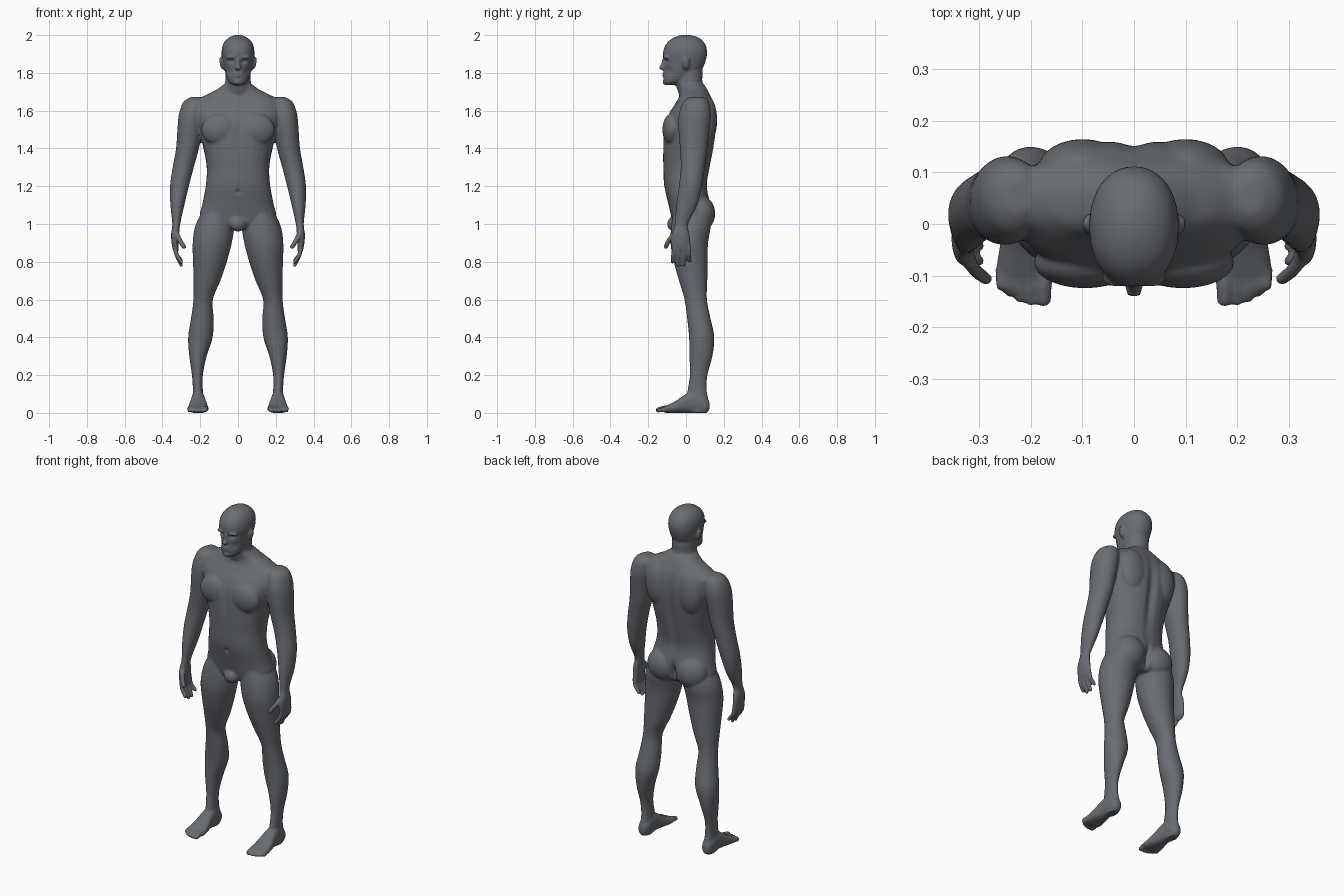
import bpy, bmesh, math
from mathutils import Vector, Matrix

skin = bpy.data.materials.new("slate grey")
skin.diffuse_color = (0.14, 0.15, 0.165, 1)
bm = bmesh.new()


def spline(rows, steps=5):
    """Smooth Catmull-Rom rows through the given rows."""
    out, n = [], len(rows)
    for i in range(n - 1):
        p = [rows[max(i - 1, 0)], rows[i], rows[i + 1], rows[min(i + 2, n - 1)]]
        for k in range(steps):
            t = k / steps
            out.append([0.5 * (2 * b + (c - a) * t + (2 * a - 5 * b + 4 * c - d) * t * t
                               + (3 * b - a - 3 * c + d) * t ** 3) for a, b, c, d in zip(*p)])
    return out + [list(rows[-1])]


def skin_rings(rings):
    for r, q in zip(rings, rings[1:]):
        for i in range(len(r)):
            j = (i + 1) % len(r)
            bm.faces.new((r[i], r[j], q[j], q[i]))
    bm.faces.new(rings[0][::-1])
    bm.faces.new(rings[-1])


def loft(rows, axis="z", side=1, power=2.0, n=32):
    """Rows are (height, x0, x1, y0, y1), or (y, x0, x1, z0, z1) for axis y."""
    rings = []
    for h, x0, x1, v0, v1 in spline(rows):
        ring = []
        for i in range(n):
            a = 2 * math.pi * i / n
            c, s = math.cos(a), math.sin(a)
            u = (x0 + x1) / 2 + (x1 - x0) / 2 * math.copysign(abs(c) ** (2 / power), c)
            v = (v0 + v1) / 2 + (v1 - v0) / 2 * math.copysign(abs(s) ** (2 / power), s)
            ring.append(bm.verts.new((side * u, v, h) if axis == "z" else (side * u, h, v)))
        rings.append(ring)
    skin_rings(rings)


def loft_mid(rows, power=2.0):
    loft([(z, -w, w, a, b) for z, w, a, b in rows], power=power)


def ball(c, r, side=1, tilt=0):
    m = (Matrix.Translation((side * c[0], c[1], c[2])) @ Matrix.Rotation(side * tilt, 4, "Y")
         @ Matrix.Diagonal((*r, 1)))
    bmesh.ops.create_uvsphere(bm, u_segments=24, v_segments=16, radius=1, matrix=m)


def digit(points, r, side):
    """Tapered round finger or toe along a path."""
    pts = [Vector((side * x, y, z)) for x, y, z in spline(points, 4)]
    rings = []
    for i, p in enumerate(pts):
        d = pts[min(i + 1, len(pts) - 1)] - pts[max(i - 1, 0)]
        q = d.to_track_quat("Z", "Y")
        rad = r * (1 - 0.2 * i / len(pts))
        rings.append([bm.verts.new(p + q @ Vector((rad * math.cos(a * math.pi / 5),
                                                   rad * math.sin(a * math.pi / 5), 0))) for a in range(10)])
    skin_rings(rings)
    end = pts[-1]
    bmesh.ops.create_uvsphere(bm, u_segments=12, v_segments=8, radius=r * 0.84,
                              matrix=Matrix.Translation(end))


# Torso
loft_mid([(0.975, 0.07, -0.055, 0.09), (1.0, 0.14, -0.07, 0.115), (1.04, 0.2, -0.078, 0.125),
          (1.1, 0.19, -0.092, 0.13), (1.2, 0.171, -0.115, 0.112), (1.3, 0.166, -0.12, 0.128),
          (1.4, 0.183, -0.122, 0.147), (1.5, 0.21, -0.118, 0.16), (1.58, 0.235, -0.092, 0.16),
          (1.64, 0.225, -0.055, 0.148), (1.68, 0.175, -0.035, 0.13), (1.71, 0.115, -0.035, 0.115),
          (1.74, 0.075, -0.045, 0.095)], power=2.3)
# Neck
loft_mid([(1.64, 0.1, -0.02, 0.13), (1.7, 0.076, -0.042, 0.11), (1.75, 0.068, -0.055, 0.088),
          (1.8, 0.066, -0.055, 0.088), (1.85, 0.06, -0.05, 0.08)])
# Skull and jaw
loft_mid([(1.735, 0.025, -0.108, -0.06), (1.75, 0.046, -0.117, -0.02), (1.78, 0.061, -0.12, 0.04),
          (1.82, 0.073, -0.117, 0.085), (1.86, 0.081, -0.116, 0.103), (1.9, 0.087, -0.122, 0.112),
          (1.94, 0.083, -0.113, 0.107), (1.97, 0.068, -0.09, 0.088), (1.99, 0.043, -0.058, 0.06),
          (2.001, 0.015, -0.02, 0.022)], power=2.15)
# Nose, lips, chin and crotch
ball((0, -0.118, 1.845), (0.012, 0.014, 0.035))
ball((0, -0.125, 1.828), (0.018, 0.019, 0.012))
ball((0, -0.112, 1.79), (0.026, 0.016, 0.012))
ball((0, -0.108, 1.752), (0.024, 0.016, 0.016))
ball((0, -0.06, 1.0), (0.045, 0.04, 0.04))

for s in (1, -1):
    # Ear and brow
    ball((0.088, 0.0, 1.85), (0.01, 0.02, 0.034), s, 0.25)
    ball((0.033, -0.105, 1.882), (0.032, 0.018, 0.009), s)
    # Chest, shoulder blade, collar slope and buttock
    ball((0.095, -0.075, 1.5), (0.1, 0.05, 0.085), s)
    ball((0.1, 0.11, 1.55), (0.085, 0.055, 0.13), s)
    ball((0.15, 0.05, 1.64), (0.12, 0.07, 0.045), s, 0.28)
    ball((0.095, 0.075, 1.055), (0.095, 0.08, 0.095), s)
    # Arm and palm
    loft([(1.672, 0.2, 0.25, 0.02, 0.09), (1.645, 0.175, 0.29, -0.015, 0.12),
          (1.58, 0.178, 0.313, -0.038, 0.132), (1.5, 0.19, 0.321, -0.04, 0.125),
          (1.4, 0.207, 0.328, -0.032, 0.114), (1.3, 0.234, 0.346, -0.028, 0.1),
          (1.2, 0.26, 0.36, -0.038, 0.085), (1.1, 0.284, 0.358, -0.052, 0.06),
          (1.0, 0.306, 0.348, -0.06, 0.012), (0.95, 0.311, 0.354, -0.075, 0.018),
          (0.9, 0.314, 0.352, -0.08, 0.025), (0.86, 0.314, 0.344, -0.074, 0.024)], side=s)
    # Fingers and thumb
    for y0, y1, tip in ((-0.062, -0.072, 0.8), (-0.037, -0.043, 0.782),
                        (-0.011, -0.012, 0.783), (0.013, 0.02, 0.805)):
        digit([(0.332, y0, 0.88), (0.326, (y0 + y1) / 2, 0.84), (0.3, y1, tip)], 0.0135, s)
    digit([(0.328, -0.05, 0.955), (0.312, -0.085, 0.92), (0.287, -0.107, 0.88)], 0.0155, s)
    # Leg
    loft([(1.1, 0.04, 0.165, -0.06, 0.12), (1.0, 0.02, 0.223, -0.077, 0.132),
          (0.9, 0.033, 0.24, -0.082, 0.117), (0.8, 0.059, 0.238, -0.065, 0.114),
          (0.7, 0.093, 0.236, -0.037, 0.113), (0.6, 0.133, 0.236, -0.008, 0.111),
          (0.5, 0.129, 0.249, 0.006, 0.13), (0.4, 0.134, 0.264, 0.016, 0.15),
          (0.3, 0.166, 0.258, 0.018, 0.14), (0.2, 0.186, 0.244, 0.02, 0.114),
          (0.12, 0.186, 0.239, 0.008, 0.11), (0.05, 0.18, 0.242, 0.0, 0.122),
          (0.0, 0.182, 0.24, 0.02, 0.112)], side=s)
    # Foot and toes
    loft([(0.124, 0.195, 0.23, 0.015, 0.06), (0.1, 0.18, 0.243, -0.001, 0.085),
          (0.05, 0.176, 0.247, -0.001, 0.115), (0.0, 0.17, 0.252, -0.001, 0.1),
          (-0.05, 0.16, 0.262, -0.001, 0.066), (-0.095, 0.155, 0.268, -0.001, 0.042),
          (-0.118, 0.16, 0.264, 0.003, 0.03)], "y", s, 2.4)
    for x, y, r in ((0.175, -0.147, 0.018), (0.2, -0.15, 0.0125), (0.221, -0.144, 0.0125),
                    (0.241, -0.134, 0.012), (0.258, -0.118, 0.012)):
        digit([(x, -0.09, 0.024), (x, -0.12, 0.022), (x, y, r * 0.86)], r, s)

bmesh.ops.recalc_face_normals(bm, faces=bm.faces)
mesh = bpy.data.meshes.new("body")
bm.to_mesh(mesh)
bm.free()
body = bpy.data.objects.new("body", mesh)
bpy.context.collection.objects.link(body)

# Fuse the parts into one smooth skin
fuse = body.modifiers.new("fuse", "REMESH")
fuse.mode, fuse.voxel_size = "VOXEL", 0.006
soft = body.modifiers.new("soften", "SMOOTH")
soft.factor, soft.iterations = 0.5, 7
fused = bpy.data.meshes.new_from_object(body.evaluated_get(bpy.context.evaluated_depsgraph_get()))
body.modifiers.clear()
body.data = fused

# Press in hollows: centre, falloff radii, push
hollows = [((0, 0.15, 1.42), (0.025, 0.08, 0.2), (0, -0.016, 0)),
           ((0, 0.14, 1.04), (0.013, 0.08, 0.06), (0, -0.03, 0)),
           ((0, -0.125, 1.48), (0.02, 0.05, 0.08), (0, 0.008, 0)),
           ((0, -0.11, 1.17), (0.01, 0.05, 0.012), (0, 0.01, 0)),
           ((0, -0.125, 1.79), (0.025, 0.03, 0.003), (0, 0.005, 0))]
for s in (1, -1):
    hollows += [((s * 0.033, -0.115, 1.863), (0.017, 0.04, 0.011), (0, 0.012, 0)),
                ((s * 0.05, -0.1, 1.81), (0.018, 0.04, 0.022), (-s * 0.003, 0.006, 0)),
                ((s * 0.105, 0.0, 1.85), (0.006, 0.008, 0.015), (-s * 0.006, 0, 0))]
for v in fused.vertices:
    p = v.co.copy()
    for c, r, push in hollows:
        d = sum(((p[i] - c[i]) / r[i]) ** 2 for i in range(3))
        if d < 9:
            v.co += Vector(push) * math.exp(-d)
    v.co.z = max(v.co.z, 0)

fused.materials.clear()
fused.materials.append(skin)
fused.polygons.foreach_set("material_index", [0] * len(fused.polygons))
fused.polygons.foreach_set("use_smooth", [True] * len(fused.polygons))
fused.update()
